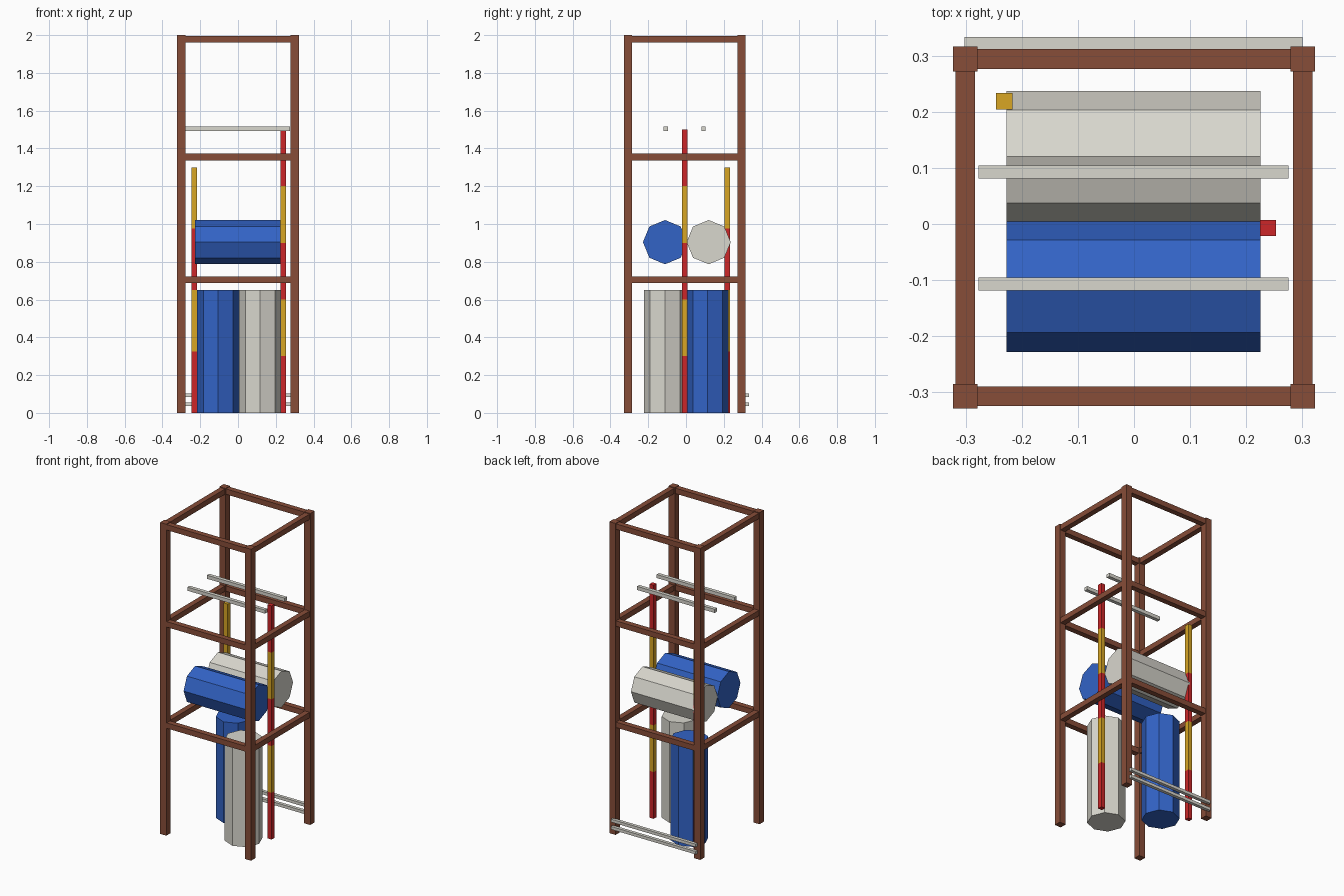
import bpy, math

if "Cube" in bpy.data.objects:
    bpy.data.objects.remove(bpy.data.objects["Cube"])


def material(name, r, g, b):
    """Flat colour given as 8-bit sRGB, stored as linear."""
    lin = [((c / 255 + 0.055) / 1.055) ** 2.4 for c in (r, g, b)]
    m = bpy.data.materials.new(name)
    m.diffuse_color = (*lin, 1)
    m.use_nodes = True
    m.node_tree.nodes["Principled BSDF"].inputs["Base Color"].default_value = m.diffuse_color
    return m


BROWN = material("brown_wood", 135, 77, 56)
WHITE = material("off_white", 217, 215, 206)
BLUE = material("blue", 50, 99, 198)
RED = material("red", 204, 38, 40)
YELLOW = material("yellow", 216, 166, 36)


def box(name, centre, size, mat):
    bpy.ops.mesh.primitive_cube_add(size=1, location=centre)
    ob = bpy.context.object
    ob.name = name
    ob.scale = size
    bpy.ops.object.transform_apply(location=False, rotation=False, scale=True)
    ob.data.materials.append(mat)
    return ob


def barrel(name, centre, radius, length, mat, lying=False):
    """Eight-sided drum with corners on the axes, upright or lying along x."""
    rot = (0, math.pi / 2, 0) if lying else (0, 0, 0)
    bpy.ops.mesh.primitive_cylinder_add(vertices=8, radius=radius, depth=length,
                                        location=centre, rotation=rot)
    ob = bpy.context.object
    ob.name = name
    ob.data.materials.append(mat)


def striped_pole(name, x, y, height, bands):
    """Square pole with equal bands, red at the foot, then alternating."""
    step = height / bands
    for i in range(bands):
        box(f"{name}_band_{i + 1}", (x, y, (i + 0.5) * step), (0.029, 0.029, step),
            YELLOW if i % 2 else RED)


# Frame: four corner posts
PX, FRONT, BACK = 0.301, -0.307, 0.294
MID = (FRONT + BACK) / 2
POST, RAIL = 0.044, 0.035
for x in (-PX, PX):
    for y in (FRONT, BACK):
        box("corner_post", (x, y, 1.0), (POST, POST, 2.0), BROWN)

# Frame: three rings of rails between the posts
for z in (0.705, 1.355, 1.978):
    for y in (FRONT, BACK):
        box("cross_rail", (0, y, z), (2 * PX - POST, RAIL, RAIL), BROWN)
    for x in (-PX, PX):
        box("side_rail", (x, MID, z), (RAIL, BACK - FRONT - POST, RAIL), BROWN)

# Upper hanging bars
for y in (-0.107, 0.093):
    box("upper_bar", (-0.001, y, 1.505), (0.552, 0.023, 0.023), WHITE)

# Low bars fixed behind the back posts
for z in (0.093, 0.046):
    box("back_bar", (-0.001, 0.3225, z), (0.602, 0.021, 0.019), WHITE)

# Barrels lying on the lower ring
barrel("lying_barrel_blue", (-0.001, -0.111, 0.904), 0.117, 0.452, BLUE, True)
barrel("lying_barrel_white", (-0.001, 0.12, 0.904), 0.117, 0.452, WHITE, True)

# Barrels standing on the ground
barrel("standing_barrel_white", (0.117, -0.111, 0.325), 0.111, 0.65, WHITE)
barrel("standing_barrel_blue", (-0.105, 0.115, 0.325), 0.111, 0.65, BLUE)

# Striped poles
striped_pole("tall_pole", 0.239, -0.007, 1.5, 5)
striped_pole("short_pole", -0.231, 0.219, 1.3, 4)
